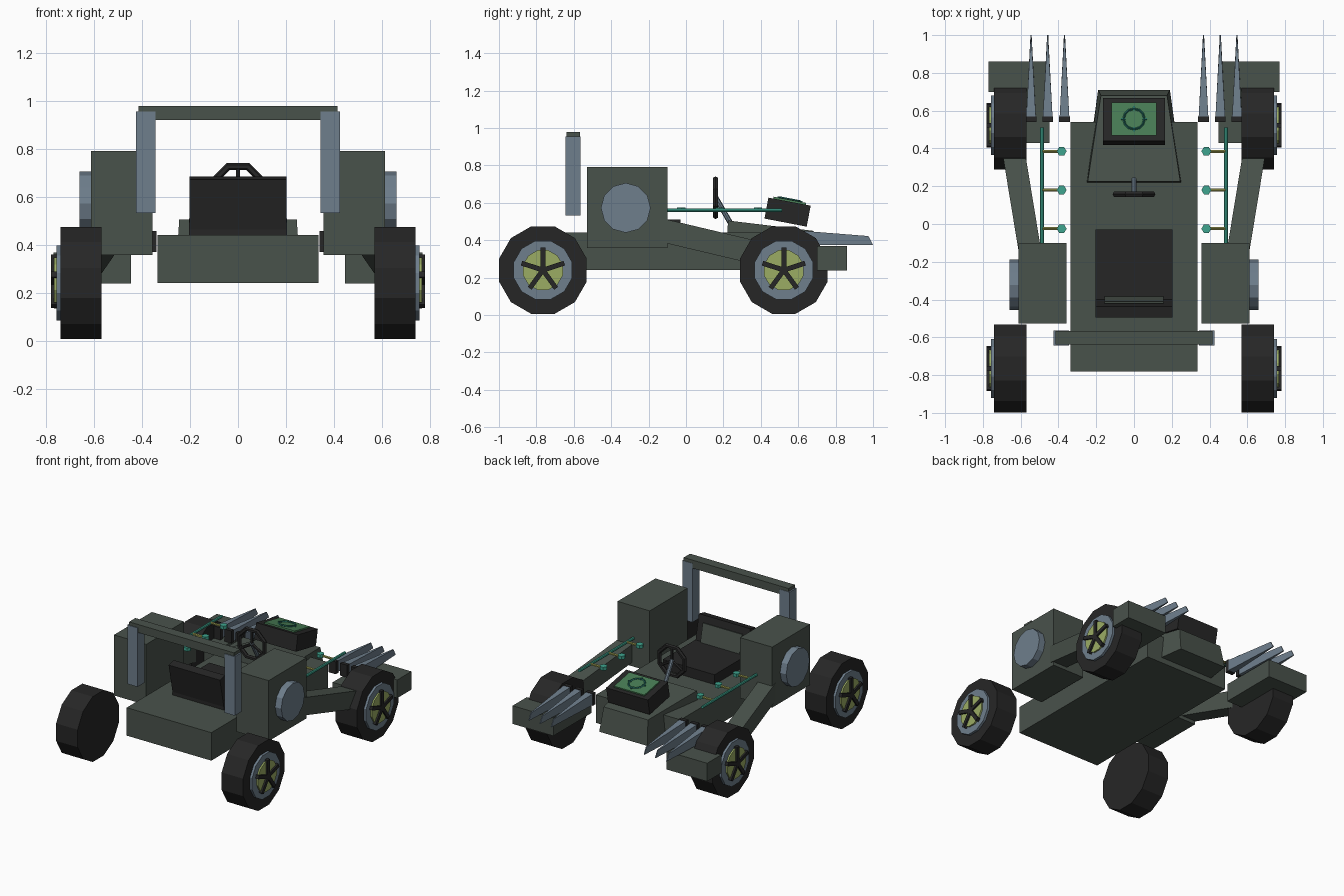
import bpy, bmesh, math
from mathutils import Vector, Matrix

if "Cube" in bpy.data.objects:
    bpy.data.objects.remove(bpy.data.objects["Cube"])


def mat(name, r, g, b):
    m = bpy.data.materials.new(name)
    lin = [(c / 255 / 12.92 if c < 10 else ((c / 255 + 0.055) / 1.055) ** 2.4) for c in (r, g, b)]
    m.diffuse_color = (*lin, 1)
    m.use_nodes = True
    m.node_tree.nodes["Principled BSDF"].inputs["Base Color"].default_value = m.diffuse_color
    return m


GREEN = mat("army green", 73, 82, 75)
BLACK = mat("rubber black", 38, 38, 38)
SLATE = mat("slate metal", 110, 126, 140)
LIME = mat("lime hub", 155, 172, 100)
TEAL = mat("teal pipe", 62, 165, 143)
SCREEN = mat("screen green", 72, 125, 85)
DARKTEAL = mat("dark teal", 36, 110, 98)
OLIVE = mat("olive rod", 150, 150, 78)


def finish(name, bm, m):
    bmesh.ops.recalc_face_normals(bm, faces=bm.faces)
    me = bpy.data.meshes.new(name)
    bm.to_mesh(me)
    bm.free()
    me.materials.append(m)
    ob = bpy.data.objects.new(name, me)
    bpy.context.collection.objects.link(ob)
    return ob


def box(name, x, y, z, m, rot=None):
    """Box from ranges; rot is a tilt in degrees about its own x axis."""
    bm = bmesh.new()
    c = Vector([(a + b) / 2 for a, b in (x, y, z)])
    s = [b - a for a, b in (x, y, z)]
    mx = Matrix.Translation(c) @ Matrix.Rotation(math.radians(rot or 0), 4, 'X') @ Matrix.Diagonal((*s, 1))
    bmesh.ops.create_cube(bm, size=1, matrix=mx)
    return finish(name, bm, m)


def rod(name, a, b, r, m, n=12, spin=0.0):
    """Cylinder between two points."""
    a, b = Vector(a), Vector(b)
    bm = bmesh.new()
    q = (b - a).to_track_quat('Z', 'Y').to_matrix().to_4x4()
    bmesh.ops.create_cone(bm, cap_ends=True, segments=n, radius1=r, radius2=r, depth=(b - a).length,
                          matrix=Matrix.Translation((a + b) / 2) @ q @ Matrix.Rotation(spin, 4, 'Z'))
    return finish(name, bm, m)


def loft(name, ring_a, ring_b, m):
    """Solid between two four-point rings."""
    bm = bmesh.new()
    A = [bm.verts.new(p) for p in ring_a]
    B = [bm.verts.new(p) for p in ring_b]
    bm.faces.new(A)
    bm.faces.new(B)
    for i in range(4):
        j = (i + 1) % 4
        bm.faces.new((A[i], A[j], B[j], B[i]))
    return finish(name, bm, m)


def ring(name, R, r, n, k, mx, m):
    """Low-poly torus."""
    bm = bmesh.new()
    v = [[bm.verts.new(mx @ Vector(((R + r * math.cos(2 * math.pi * j / k)) * math.cos(2 * math.pi * i / n),
                                    (R + r * math.cos(2 * math.pi * j / k)) * math.sin(2 * math.pi * i / n),
                                    r * math.sin(2 * math.pi * j / k)))) for j in range(k)] for i in range(n)]
    for i in range(n):
        for j in range(k):
            bm.faces.new((v[i][j], v[(i + 1) % n][j], v[(i + 1) % n][(j + 1) % k], v[i][(j + 1) % k]))
    return finish(name, bm, m)


def sx(s, a, b):
    return tuple(sorted((s * a, s * b)))


# Chassis and tapered nose
box("chassis", (-0.335, 0.335), (-0.78, 0.54), (0.24, 0.44), GREEN)
loft("nose",
     [(-0.26, 0.21, 0.28), (0.26, 0.21, 0.28), (0.19, 0.71, 0.28), (-0.19, 0.71, 0.28)],
     [(-0.245, 0.225, 0.505), (0.245, 0.225, 0.505), (0.175, 0.68, 0.45), (-0.175, 0.68, 0.45)], GREEN)

# Seat
box("seat_cushion", (-0.205, 0.205), (-0.45, -0.03), (0.43, 0.51), BLACK)
box("seat_back", (-0.203, 0.203), (-0.47, -0.41), (0.44, 0.68), BLACK, rot=12)
box("seat_panel", (-0.155, 0.155), (-0.405, -0.395), (0.49, 0.64), GREEN, rot=12)

# Tilted console with screen and target ring
TILT = Matrix.Translation((0, 0.543, 0.55)) @ Matrix.Rotation(math.radians(-10.8), 4, 'X')
box("console", (-0.165, 0.165), (0.428, 0.658), (0.493, 0.607), BLACK, rot=-10.8)
screen = box("console_screen", (-0.12, 0.12), (-0.088, 0.088), (0.05, 0.067), SCREEN)
screen.data.transform(TILT)
ring("screen_ring", 0.055, 0.006, 12, 4, TILT @ Matrix.Translation((0, 0, 0.069)), DARKTEAL)
for i in range(4):
    a = math.pi * i / 2
    t = box("screen_tick", (0.045, 0.068), (-0.004, 0.004), (0.064, 0.073), DARKTEAL)
    t.data.transform(TILT @ Matrix.Rotation(a, 4, 'Z'))

# Steering wheel, spokes and column
WHEEL = Matrix.Translation((0, 0.158, 0.627)) @ Matrix.Rotation(math.pi / 2, 4, 'X') @ Matrix.Rotation(math.pi / 8, 4, 'Z')
ring("steering_wheel", 0.107, 0.016, 8, 6, WHEEL, BLACK)
for deg in (90, 210, 330):
    a = math.radians(deg)
    rod("steering_spoke", (0, 0.158, 0.627), (0.1 * math.cos(a), 0.158, 0.627 + 0.1 * math.sin(a)), 0.01, BLACK, 6)
rod("steering_column", (0, 0.155, 0.635), (0, 0.25, 0.47), 0.014, SLATE, 8)

# Roll bar
box("roll_bar_top", (-0.415, 0.415), (-0.638, -0.567), (0.92, 0.978), GREEN)

for s, side in ((1, "right"), (-1, "left")):
    box(side + "_roll_bar_post", sx(s, 0.345, 0.425), (-0.643, -0.565), (0.533, 0.955), SLATE)

    # Engine box with round cover
    box(side + "_engine_box", sx(s, 0.357, 0.612), (-0.528, -0.1), (0.357, 0.79), GREEN)
    rod(side + "_engine_cover", (s * 0.6, -0.322, 0.573), (s * 0.66, -0.322, 0.573), 0.133, SLATE, 12)

    # Sloping arm to the far fender
    def section(x, y, z):
        return [(s * (x - 0.06), y, z - 0.064), (s * (x + 0.06), y, z - 0.064),
                (s * (x + 0.06), y, z + 0.064), (s * (x - 0.06), y, z + 0.064)]
    loft(side + "_arm", section(0.55, -0.15, 0.458), section(0.647, 0.44, 0.318), GREEN)

    # Fender with its outer lip
    box(side + "_fender", sx(s, 0.447, 0.735), (0.43, 0.86), (0.238, 0.368), GREEN)
    box(side + "_fender_lip", sx(s, 0.735, 0.77), (0.7, 0.86), (0.238, 0.368), GREEN)

    # Claws
    for x in (0.368, 0.457, 0.545):
        h, t = 0.026, 0.003
        loft(side + "_claw",
             [(s * x - h, 0.56, 0.375), (s * x + h, 0.56, 0.375), (s * x + h, 0.56, 0.455), (s * x - h, 0.56, 0.455)],
             [(s * x - t, 1.0, 0.375), (s * x + t, 1.0, 0.375), (s * x + t, 0.975, 0.422), (s * x - t, 0.975, 0.422)],
             SLATE)
        box(side + "_claw_base", (s * x - 0.028, s * x + 0.028), (0.54, 0.568), (0.37, 0.458), BLACK)

    # Pipe with studs
    rod(side + "_pipe", (s * 0.487, -0.11, 0.56), (s * 0.487, 0.512, 0.56), 0.01, TEAL, 8)
    for y in (-0.025, 0.18, 0.385):
        rod(side + "_stud_rod", (s * 0.385, y, 0.562), (s * 0.485, y, 0.562), 0.009, OLIVE, 6)
        rod(side + "_stud", (s * 0.383, y, 0.552), (s * 0.383, y, 0.576), 0.026, TEAL, 6, math.pi / 6)

    # Wheels: tyre, rim, hub and five spokes
    for y in (-0.765, 0.523):
        c = lambda x: (s * x, y, 0.24)
        tyre = rod(side + "_tyre", c(0.57), c(0.74), 0.242, BLACK, 12, math.pi / 12)
        rod(side + "_rim", c(0.7), c(0.757), 0.162, SLATE, 12, math.pi / 12)
        rod(side + "_hub", c(0.72), c(0.768), 0.11, LIME, 12, math.pi / 12)
        for i in range(5):
            sp = box(side + "_wheel_spoke", sx(s, 0.74, 0.78), (-0.013, 0.013), (0, 0.12), BLACK)
            sp.data.transform(Matrix.Translation((0, y, 0.24)) @ Matrix.Rotation(2 * math.pi * i / 5, 4, 'X'))
